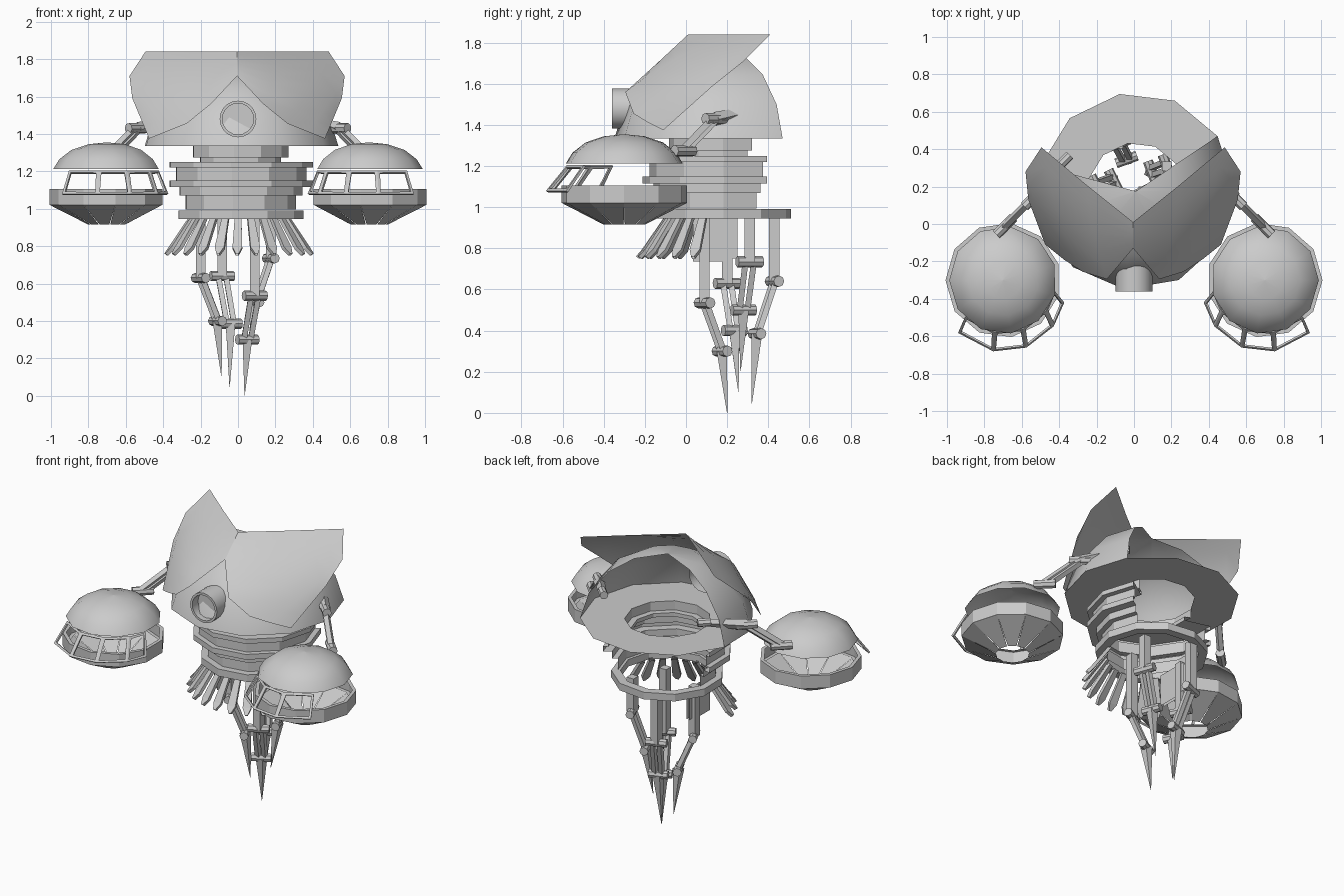
import bpy, bmesh, math
from mathutils import Vector as V

if "Cube" in bpy.data.objects:
    bpy.data.objects.remove(bpy.data.objects["Cube"])

HEAD = V((0.01, 0.175, 0))
A0, STEP = 34.0, 360 / 11            # all round parts have 11 sides
FULL = [A0 + STEP * i for i in range(11)]
OPEN = [A0 - STEP * i for i in range(8)][::-1]   # back columns are missing


def finish(name, bm, smooth=False):
    bmesh.ops.remove_doubles(bm, verts=bm.verts, dist=1e-4)
    bmesh.ops.recalc_face_normals(bm, faces=bm.faces)
    me = bpy.data.meshes.new(name)
    bm.to_mesh(me)
    bm.free()
    ob = bpy.data.objects.new(name, me)
    bpy.context.collection.objects.link(ob)
    if smooth:
        bpy.ops.object.select_all(action='DESELECT')
        ob.select_set(True)
        bpy.context.view_layer.objects.active = ob
        bpy.ops.object.shade_smooth_by_angle(angle=math.radians(40))
    return ob


def polar(c, r, z, a):
    a = math.radians(a)
    return V((c.x + r * math.cos(a), c.y + r * math.sin(a), z))


def grid(bm, rows, wrap=False):
    vs = [[bm.verts.new(p) for p in r] for r in rows]
    for i in range(len(vs) - 1):
        n = len(vs[i])
        for j in range(n if wrap else n - 1):
            k = (j + 1) % n
            bm.faces.new((vs[i][j], vs[i][k], vs[i + 1][k], vs[i + 1][j]))


def lathe(name, c, prof, angles, wrap, smooth=False):
    bm = bmesh.new()
    grid(bm, [[polar(c, r, z, a) for a in angles] for r, z in prof], wrap)
    return finish(name, bm, smooth)


def rod(bm, a, b, r1, r2, n=8, twist=0.0):
    a, b = V(a), V(b)
    d = (b - a).normalized()
    u = d.orthogonal().normalized() if abs(d.z) < 0.5 else d.cross(V((1, 0, 0))).normalized()
    w = d.cross(u)
    ring = [u * math.cos(t) + w * math.sin(t) for t in
            (twist + math.tau * i / n for i in range(n))]
    lo = [bm.verts.new(a + p * r1) for p in ring]
    hi = [bm.verts.new(b + p * r2) for p in ring]
    for i in range(n):
        k = (i + 1) % n
        bm.faces.new((lo[i], lo[k], hi[k], hi[i]))
    bm.faces.new(lo[::-1])
    bm.faces.new(hi)


def joint(bm, p, axis, half, r):
    axis = V(axis).normalized()
    rod(bm, V(p) - axis * half, V(p) + axis * half, r, r)


# head: open-backed dome and its flat floor ring
lathe("head_dome", HEAD, [(.527, 1.335), (.475, 1.5), (.355, 1.644), (.2, 1.732), (.0005, 1.765)],
      OPEN, False, True)
lathe("head_floor", HEAD, [(.527, 1.335), (.26, 1.335)], FULL, True)

# two-winged visor lofted between its lower and upper edges
front = [(0, -.13, 1.71), (.14, -.295, 1.56), (.27, -.255, 1.455), (.37, -.19, 1.415), (.47, -.11, 1.375)]
back = [(0, .01, 1.84), (.25, .21, 1.84), (.49, .41, 1.84), (.575, .28, 1.71), (.56, .13, 1.59)]
core = V((0, .2, 1.3))
for s, side in ((-1, "left"), (1, "right")):
    rows = []
    for t in [i / 6 for i in range(7)]:
        row = []
        for i in range(5):
            p = V(front[i]).lerp(V(back[i]), t)
            p += (p - core).normalized() * .035 * 4 * t * (1 - t) * math.sin(math.pi * i / 4)
            row.append(V((p.x * s - .005, p.y, p.z)))
        rows.append(row)
    bm = bmesh.new()
    grid(bm, rows)
    finish(side + "_visor", bm, True)

# hollow eye tube
bm = bmesh.new()
prof = [(.098, -.17), (.098, -.36), (.083, -.36), (.083, -.3), (.0005, -.3)]
grid(bm, [[V((r * math.cos(a), y, 1.48 + r * math.sin(a)))
           for a in (math.tau * i / 20 for i in range(20))] for r, y in prof], True)
finish("eye_tube", bm, True)

# stepped neck, open at the back, and the full ring below it
lathe("neck", HEAD, [(.26, 1.335), (.26, 1.275), (.22, 1.275), (.22, 1.25), (.39, 1.25), (.39, 1.22),
                     (.355, 1.22), (.355, 1.15), (.39, 1.15), (.39, 1.115), (.335, 1.115),
                     (.335, 1.07), (.3, 1.07), (.3, .995)], OPEN, False)
lathe("waist_ring", HEAD, [(.34, .945), (.34, .992), (.285, .992), (.285, .945), (.34, .945)], FULL, True)

# fringe of pointed blades around the front
bm = bmesh.new()
for i in range(11):
    a = 196 + i * 14.4
    tan = V((-math.sin(math.radians(a)), math.cos(math.radians(a)), 0))
    pts = [polar(HEAD, r, z, a) for r, z in ((.27, .95), (.38, .79), (.41, .755))]
    nrm = (pts[1] - pts[0]).cross(tan).normalized() * .01
    grid(bm, [[p - tan * w - nrm, p + tan * w - nrm, p + tan * w + nrm, p - tan * w + nrm]
              for p, w in zip(pts, (.018, .026, .008))], True)
finish("fringe_blades", bm)

# hanging side panels
bm = bmesh.new()
for x, y0, y1, z0 in ((-.2, .035, .2, .735), (-.2, .2, .25, .75)):
    for dx in (0, .02):
        grid(bm, [[V((x + dx, y0, z0)), V((x + dx, y1, z0))], [V((x + dx, y0, .945)), V((x + dx, y1, .945))]])
finish("hanging_panels", bm)

# four jointed claws: knee, ankle, tip
claws = [((-.2, .2, .63), (-.11, .235, .4), (-.088, .255, .1)),
         ((-.085, .43, .64), (-.04, .345, .385), (-.045, .32, .045)),
         ((.09, .09, .535), (.05, .175, .3), (.035, .2, 0)),
         ((.175, .31, .735), (.095, .28, .5), (.055, .265, .2))]
for n, (k, m, t) in enumerate(claws):
    k, m, t = V(k), V(m), V(t)
    bm = bmesh.new()
    out = V((k.x - t.x, k.y - t.y, 0)).normalized()
    ax = V((-out.y, out.x, 0))
    rod(bm, (k.x, k.y, .96), k, .036, .036, 4, math.pi / 4)
    for s in (-1, 1):                       # twin rails of the shin
        rod(bm, k + ax * .022 * s, m + ax * .02 * s, .02, .02, 4, math.pi / 4)
    rod(bm, m, t, .036, .001, 4, math.pi / 4)
    joint(bm, k, ax, .065, .027)
    joint(bm, m, ax, .06, .027)
    finish("claw_%d" % (n + 1), bm)

for s, side in ((-1, "left"), (1, "right")):
    C = V((.7 * s, -.3, 0))
    ang = [90 + s * (STEP * i + 8) for i in range(11)]
    # pod cap
    lathe(side + "_pod_dome", C, [(.288, 1.212), (.255, 1.265), (.19, 1.315), (.1, 1.345), (.0005, 1.355)],
          ang, True, True)
    # pod rim
    lathe(side + "_pod_rim", C, [(.285, 1.105), (.308, 1.105), (.308, 1.02), (.285, 1.02)], ang, True)
    # bowl of separate tapering panels, open underneath
    bm = bmesh.new()
    for a in ang:
        h = STEP / 2
        grid(bm, [[polar(C, .306, 1.02, a), polar(C, .306, 1.02, a + STEP)],
                  [polar(C, .1, .915, a + h * .1), polar(C, .1, .915, a + h * 1.9)]])
    finish(side + "_pod_bowl", bm)
    # window frames flaring forward, more towards the middle of the body
    bm = bmesh.new()
    wa = [-90 - s * w for w in (-46, -9, 22, 54, 78)]
    low = C + V((0, -.05, 0))
    grid(bm, [[polar(C, .283, 1.205, a) for a in wa], [polar(low, .335, 1.08, a) for a in wa]])
    bmesh.ops.recalc_face_normals(bm, faces=bm.faces)
    inner = bm.faces[:]
    bmesh.ops.inset_individual(bm, faces=inner, thickness=.02)
    bmesh.ops.delete(bm, geom=inner, context='FACES')
    ob = finish(side + "_pod_windows", bm)
    sol = ob.modifiers.new("thickness", 'SOLIDIFY')
    sol.thickness = .012
    # arm
    bm = bmesh.new()
    p = [V((x * s, y, z)) for x, y, z in ((.37, .34, 1.475), (.54, .14, 1.43), (.69, -.01, 1.275))]
    rod(bm, p[0], p[1], .022, .034, 4, math.pi / 4)
    ax = V((s, 1, 0)).cross(V((0, 0, 1))).normalized()
    for e in (-1, 1):
        rod(bm, p[1] + ax * .018 * e, p[2] + ax * .018 * e, .022, .022, 4, math.pi / 4)
    joint(bm, p[0], ax, .04, .026)
    joint(bm, p[1], ax, .065, .028)
    joint(bm, p[2], ax, .065, .028)
    finish(side + "_arm", bm)
